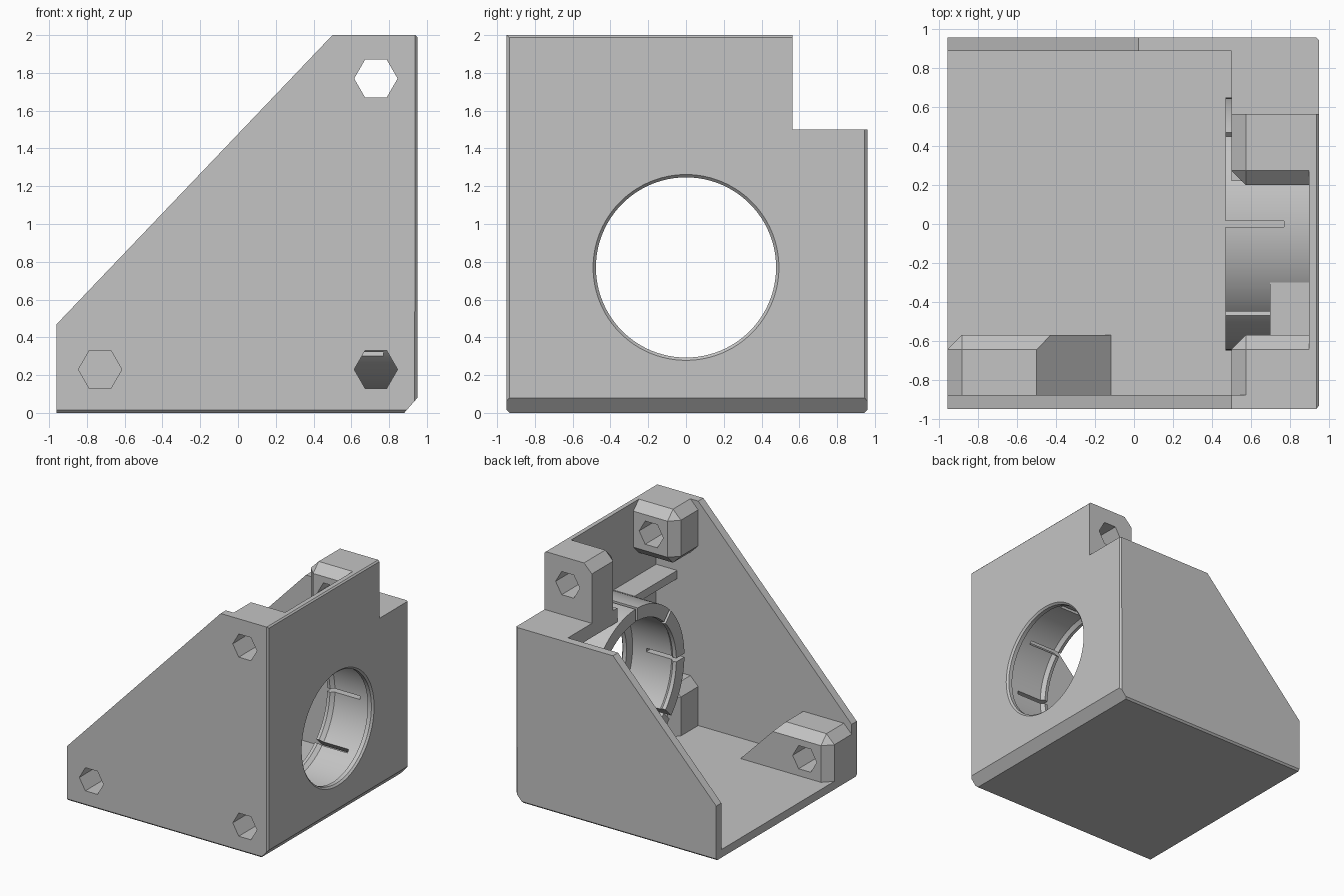
import bpy, bmesh
from math import cos, sin, pi
from mathutils import Matrix, Vector

if "Cube" in bpy.data.objects:
    bpy.data.objects.remove(bpy.data.objects["Cube"])

gray = bpy.data.materials.new("plain_gray")
gray.use_nodes = True
COLOR = (0.55, 0.55, 0.55, 1)
gray.diffuse_color = COLOR
gray.node_tree.nodes["Principled BSDF"].inputs["Base Color"].default_value = COLOR


def finish(bm, name):
    bmesh.ops.recalc_face_normals(bm, faces=bm.faces)
    mesh = bpy.data.meshes.new(name)
    bm.to_mesh(mesh)
    bm.free()
    mesh.materials.append(gray)
    ob = bpy.data.objects.new(name, mesh)
    bpy.context.collection.objects.link(ob)
    return ob


def prism(profile, y0, y1):
    """Extrude an x-z profile along y."""
    bm = bmesh.new()
    face = bm.faces.new([bm.verts.new((x, y0, z)) for x, z in profile])
    new = bmesh.ops.extrude_face_region(bm, geom=[face])["geom"]
    bmesh.ops.translate(bm, vec=(0, y1 - y0, 0),
                        verts=[v for v in new if isinstance(v, bmesh.types.BMVert)])
    bmesh.ops.recalc_face_normals(bm, faces=bm.faces)
    return bm


def box(x0, x1, y0, y1, z0, z1):
    return prism([(x0, z0), (x1, z0), (x1, z1), (x0, z1)], y0, y1)


def chamfer(bm, free, size):
    """Chamfer every edge between two faces that point in the free directions."""
    def is_free(f):
        return any(f.normal.dot(Vector(d)) > 0.99 for d in free)
    edges = [e for e in bm.edges if all(is_free(f) for f in e.link_faces)]
    bmesh.ops.bevel(bm, geom=edges, offset=size, offset_type='OFFSET',
                    segments=1, profile=0.5, affect='EDGES')
    return bm


def lathe(profile, name, z, steps=96):
    """Turn a closed (x, radius) profile round the x axis at height z."""
    bm = bmesh.new()
    rings = []
    for i in range(steps):
        a = 2 * pi * i / steps
        rings.append([bm.verts.new((x, r * cos(a), z + r * sin(a))) for x, r in profile])
    n = len(profile)
    for i in range(steps):
        a, b = rings[i], rings[(i + 1) % steps]
        for j in range(n):
            k = (j + 1) % n
            bm.faces.new((a[j], a[k], b[k], b[j]))
    return finish(bm, name)


def cut(ob, cutter):
    mod = ob.modifiers.new("cut", 'BOOLEAN')
    mod.operation, mod.solver, mod.object = 'DIFFERENCE', 'EXACT', cutter
    bpy.context.view_layer.update()
    with bpy.context.temp_override(object=ob, active_object=ob, selected_objects=[ob]):
        bpy.ops.object.modifier_apply(modifier=mod.name)
    bpy.data.objects.remove(cutter)


def hex_cutter(x, z, y0, y1):
    pts = [(x + 0.115 * cos(i * pi / 3), z + 0.115 * sin(i * pi / 3)) for i in range(6)]
    return finish(prism(pts, y0, y1), "hex_cutter")


AXIS_Z = 0.77
LEFT, FRONT, BACK, UP = (-1, 0, 0), (0, -1, 0), (0, 1, 0), (0, 0, 1)

# Housing: outer body, hollowed and notched
body = prism([(-0.96, 0), (0.88, 0), (0.95, 0.08), (0.95, 2), (0.5, 2), (-0.96, 0.47)],
             -0.95, 0.96)
chamfer(body, [(1, 0, 0), UP], 0.012)
chamfer(body, [(1, 0, 0), FRONT], 0.015)
chamfer(body, [(1, 0, 0), BACK], 0.015)
chamfer(body, [(0, 0, -1), FRONT], 0.015)
chamfer(body, [(0, 0, -1), BACK], 0.015)
housing = finish(body, "housing")
cut(housing, finish(box(-2, 0.9, -0.88, 0.89, 0.07, 3), "cavity_cutter"))
cut(housing, finish(box(-2, 2, 0.565, 2, 1.5, 3), "notch_cutter"))

# Round opening in the side wall, with a chamfered rim
opening = bmesh.new()
for x0, x1, r0, r1 in ((0.7, 1.0, 0.477, 0.477), (0.935, 0.965, 0.477, 0.507)):
    bmesh.ops.create_cone(opening, cap_ends=True, segments=96, radius1=r0, radius2=r1,
                          depth=x1 - x0,
                          matrix=Matrix.Translation(((x0 + x1) / 2, 0, AXIS_Z))
                          @ Matrix.Rotation(pi / 2, 4, 'Y'))
    cut(housing, finish(opening, "opening_cutter"))
    opening = bmesh.new()
opening.free()

# Bolt holes through the front plate
for x, z in ((0.73, 1.77), (-0.73, 0.23), (0.73, 0.23)):
    cut(housing, hex_cutter(x, z, -1.2, -0.85))

# Bolt blocks with hexagonal holes
blocks = (
    ("upper_front_block", box(0.5, 0.92, -0.9, -0.57, 1.54, 2), 0.73, 1.77,
     [LEFT, BACK, UP, (0, 0, -1)]),
    ("upper_back_block", box(0.5, 0.92, 0.2, 0.565, 1.48, 2), 0.73, 1.77,
     [LEFT, FRONT, UP]),
    ("lower_front_block", box(0.5, 0.92, -0.9, -0.57, 0.05, 0.48), 0.73, 0.23,
     [LEFT, BACK, UP]),
    ("lower_side_block", prism([(-0.96, 0.05), (-0.1, 0.05), (-0.5, 0.46), (-0.96, 0.46)],
                               -0.9, -0.57), -0.73, 0.23, [LEFT, BACK, UP]),
)
for name, bm, x, z, free in blocks:
    block = finish(chamfer(bm, free, 0.075), name)
    cut(block, hex_cutter(x, z, -1.2, 1.2))

# Shelves that tie the ring to the plates
finish(box(0.5, 0.92, 0.22, 0.9, 1.38, 1.5), "back_shelf")
finish(box(0.7, 0.92, -0.9, -0.3, 1.28, 1.35), "front_shelf")

# Slotted holding ring with a small snap lip
ring = lathe([(0.47, 0.54), (0.47, 0.65), (0.92, 0.65), (0.92, 0.56),
              (0.53, 0.56), (0.5, 0.535)], "holding_ring", AXIS_Z)
slots = bmesh.new()
for i in range(8):
    place = (Matrix.Translation((0.57, 0, AXIS_Z)) @ Matrix.Rotation(i * pi / 4, 4, 'X')
             @ Matrix.Translation((0, 0, 0.6)) @ Matrix.Diagonal((0.4, 0.03, 0.24, 1)))
    bmesh.ops.create_cube(slots, size=1, matrix=place)
cut(ring, finish(slots, "slot_cutter"))

# Smooth round surfaces, sharp edges elsewhere
for ob in (housing, ring):
    with bpy.context.temp_override(object=ob, active_object=ob, selected_objects=[ob],
                                   selected_editable_objects=[ob]):
        bpy.ops.object.shade_smooth_by_angle(angle=0.5)
